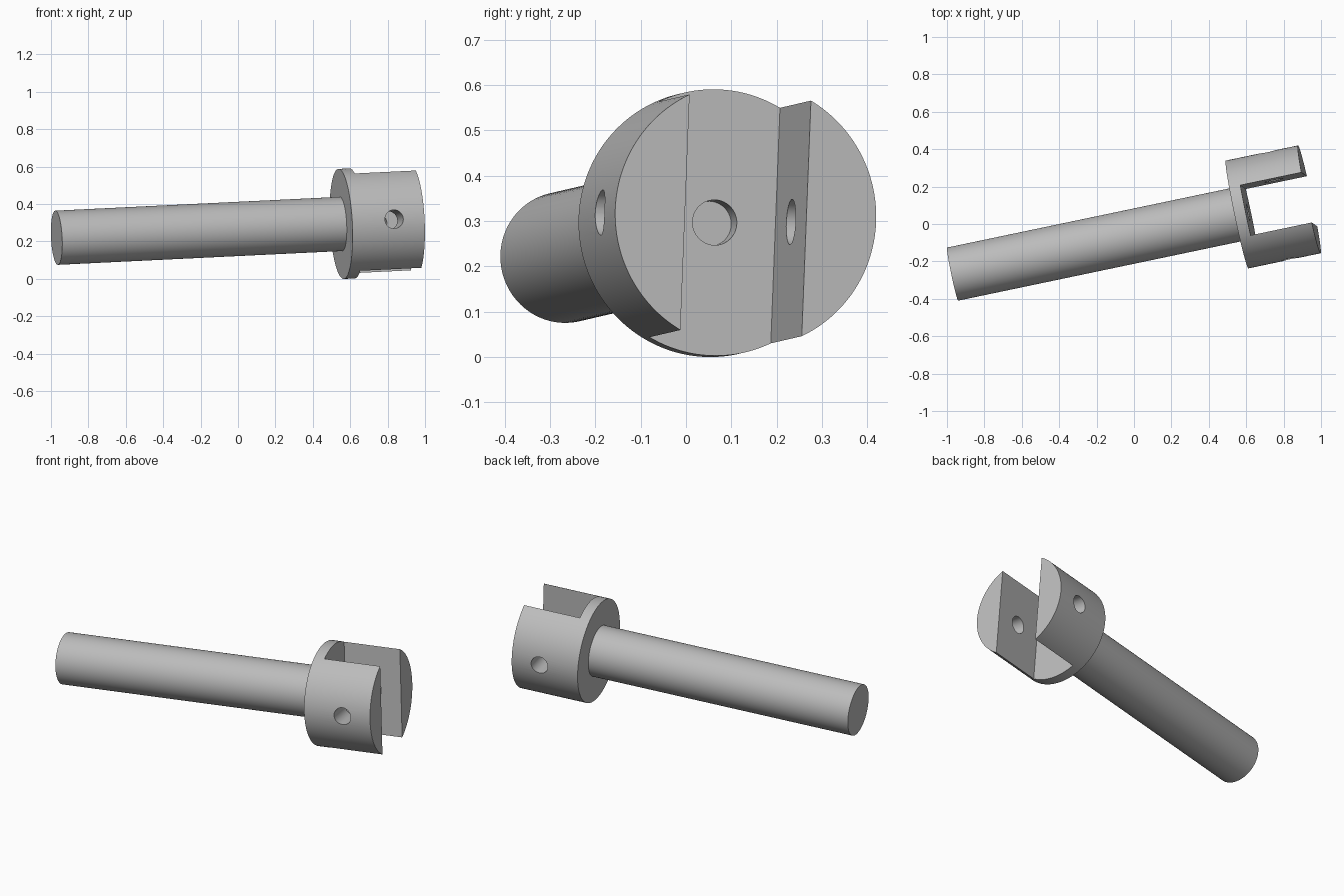
import bpy
import bmesh
from math import radians
from mathutils import Matrix, Vector

if "Cube" in bpy.data.objects:
    bpy.data.objects.remove(bpy.data.objects["Cube"], do_unlink=True)

# Main dimensions, measured along the axis from the free end of the shaft
SHAFT_R, HEAD_R, HOLE_R = 0.145, 0.2945, 0.05
HEAD_START, SLOT_FLOOR, TIP = 1.556, 1.617, 1.951
SLOT_HALF = 0.137
PIN_AT = 1.785

# Tilted frame: local x runs along the shaft, y across the slot, z up the slot
axis = Vector((0.978, 0.205, 0.0475)).normalized()
up = Vector((-0.0567, 0.039, 1.0))
up = (up - axis * up.dot(axis)).normalized()
across = up.cross(axis)
frame = Matrix((axis, across, up)).transposed().to_4x4()
frame.translation = (-0.97, -0.268, 0.22)

grey = bpy.data.materials.new("plain grey")
grey.use_nodes = True
colour = (0.5, 0.5, 0.5, 1)
grey.diffuse_color = colour
grey.node_tree.nodes["Principled BSDF"].inputs["Base Color"].default_value = colour


def add_object(name, bm):
    mesh = bpy.data.meshes.new(name)
    bm.to_mesh(mesh)
    bm.free()
    mesh.materials.append(grey)
    obj = bpy.data.objects.new(name, mesh)
    obj.matrix_world = frame
    bpy.context.collection.objects.link(obj)
    return obj


def cylinder(name, radius, start, end, turn, sides=96):
    """Cylinder along local z from start to end, placed by the turn matrix."""
    bm = bmesh.new()
    place = turn @ Matrix.Translation((0, 0, (start + end) / 2))
    bmesh.ops.create_cone(bm, cap_ends=True, segments=sides, radius1=radius,
                          radius2=radius, depth=end - start, matrix=place)
    return add_object(name, bm)


def box(name, low, high):
    bm = bmesh.new()
    low, high = Vector(low), Vector(high)
    place = Matrix.Translation((low + high) / 2) @ Matrix.Diagonal((*(high - low), 1))
    bmesh.ops.create_cube(bm, size=1, matrix=place)
    return add_object(name, bm)


def cut(target, cutter):
    cutter.hide_render = True
    mod = target.modifiers.new("cut", "BOOLEAN")
    mod.operation, mod.solver, mod.object = "DIFFERENCE", "EXACT", cutter
    bpy.context.view_layer.objects.active = target
    bpy.ops.object.modifier_apply(modifier=mod.name)
    bpy.data.objects.remove(cutter, do_unlink=True)


along = Matrix.Rotation(radians(90), 4, "Y")
sideways = Matrix.Translation((PIN_AT, 0, 0)) @ Matrix.Rotation(radians(90), 4, "X")

# Round shaft
shaft = cylinder("shaft", SHAFT_R, 0, HEAD_START, along)

# Forked head: slot, pin holes through both prongs, centre hole in the slot floor
head = cylinder("forked_head", HEAD_R, HEAD_START, TIP, along, 128)
cut(head, box("slot_cutter", (SLOT_FLOOR, -SLOT_HALF, -0.5), (TIP + 0.2, SLOT_HALF, 0.5)))
cut(head, cylinder("pin_cutter", HOLE_R, -0.5, 0.5, sideways, 48))
cut(head, cylinder("centre_cutter", HOLE_R, HEAD_START - 0.1, SLOT_FLOOR + 0.1, along, 48))

# Smooth round walls, crisp edges
bpy.ops.object.select_all(action="DESELECT")
for part in (shaft, head):
    part.select_set(True)
bpy.context.view_layer.objects.active = head
bpy.ops.object.shade_smooth_by_angle(angle=radians(30))
